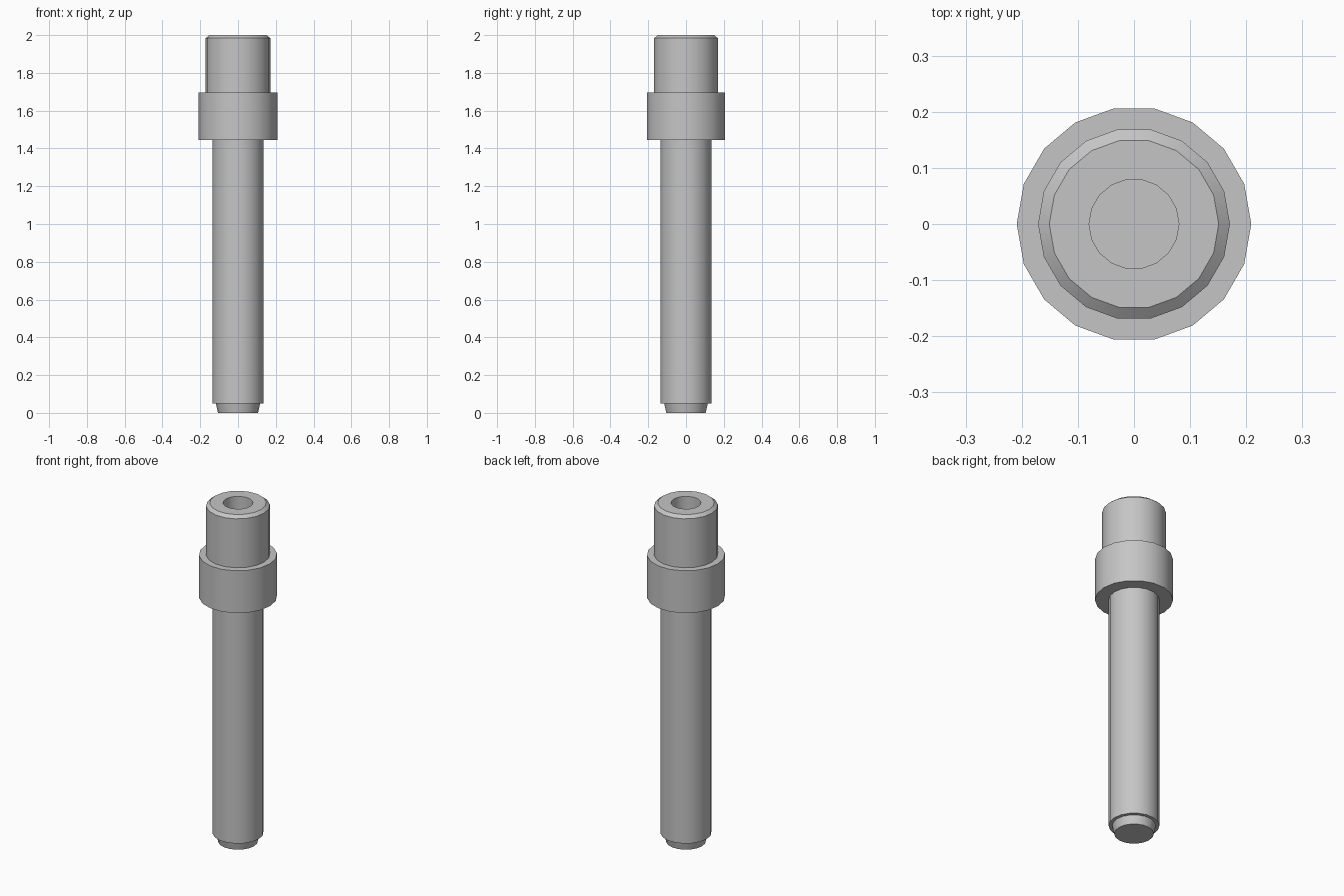
import bpy
import bmesh
from math import cos, sin, tau, radians

cube = bpy.data.objects.get("Cube")
if cube:
    bpy.data.objects.remove(cube, do_unlink=True)

SIDES = 18

# Plain grey steel
steel = bpy.data.materials.new("grey_steel")
steel.use_nodes = True
grey = (0.56, 0.56, 0.56, 1)
steel.diffuse_color = grey
steel.node_tree.nodes["Principled BSDF"].inputs["Base Color"].default_value = grey


def lathe(name, profile):
    """Turn a (radius, height) profile round z and cap both ends."""
    bm = bmesh.new()
    rings = []
    for radius, z in profile:
        rings.append([bm.verts.new((radius * cos(tau * i / SIDES),
                                    radius * sin(tau * i / SIDES), z))
                      for i in range(SIDES)])
    for low, high in zip(rings, rings[1:]):
        for i in range(SIDES):
            j = (i + 1) % SIDES
            bm.faces.new((low[i], low[j], high[j], high[i]))
    bm.faces.new(rings[0][::-1])
    bm.faces.new(rings[-1])
    bmesh.ops.recalc_face_normals(bm, faces=bm.faces)
    mesh = bpy.data.meshes.new(name)
    bm.to_mesh(mesh)
    bm.free()
    mesh.materials.append(steel)
    obj = bpy.data.objects.new(name, mesh)
    bpy.context.collection.objects.link(obj)
    return obj


pin = lathe("stepped_pin", [
    (0.106, 0), (0.117, 0.05),            # tapered tip
    (0.136, 0.05), (0.136, 1.445),        # shaft
    (0.209, 1.445), (0.209, 1.695),       # collar
    (0.171, 1.695), (0.171, 1.984),       # head
    (0.151, 2.0),                         # head chamfer
    (0.08, 2.0), (0.08, 1.5),             # blind bore
])

# Smooth round walls, crisp steps
bpy.ops.object.select_all(action="DESELECT")
pin.select_set(True)
bpy.context.view_layer.objects.active = pin
bpy.ops.object.shade_smooth_by_angle(angle=radians(30))
